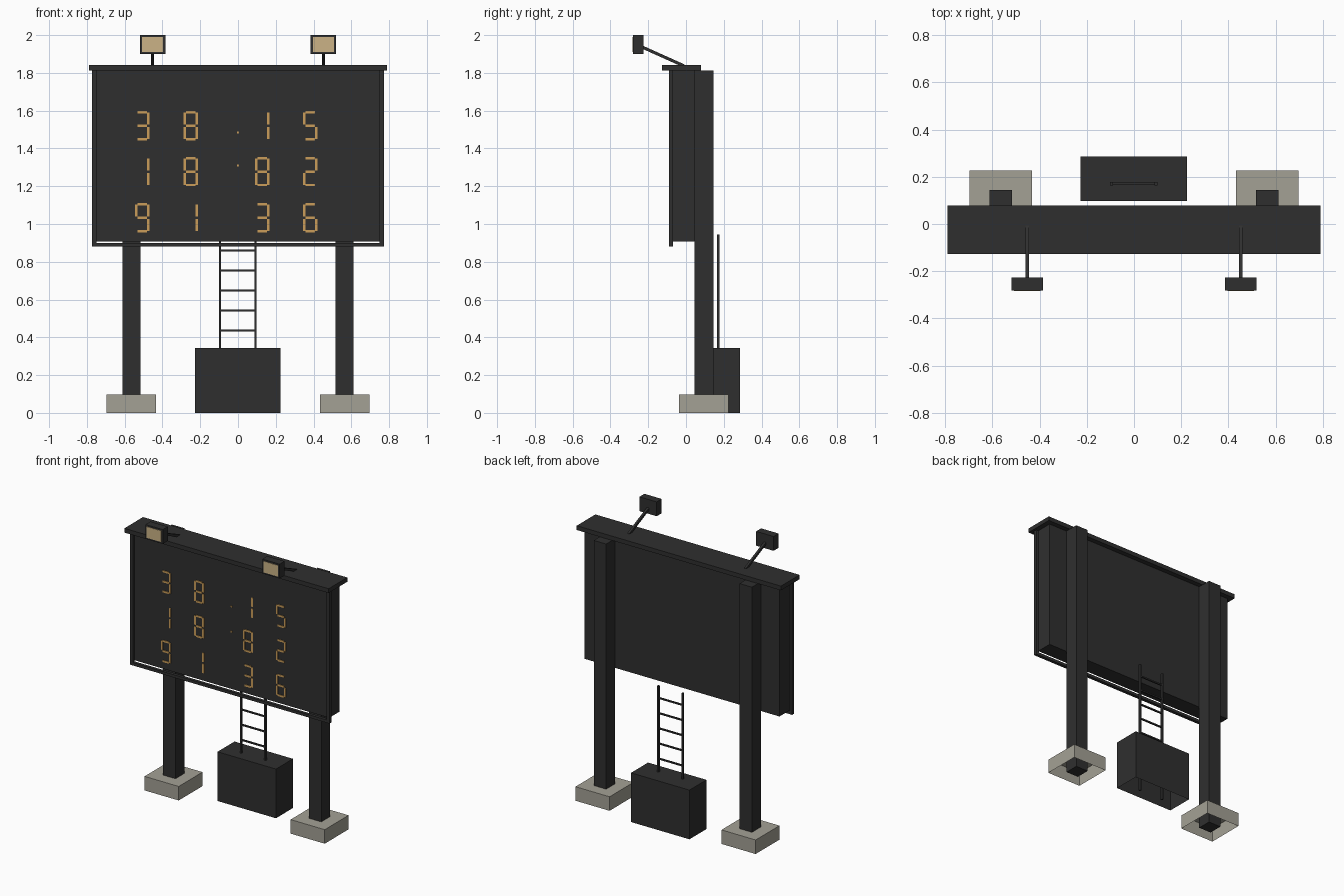
import bpy, bmesh
from mathutils import Vector

if "Cube" in bpy.data.objects:
    bpy.data.objects.remove(bpy.data.objects["Cube"])


def material(name, rgb):
    m = bpy.data.materials.new(name)
    m.diffuse_color = (*rgb, 1)
    m.use_nodes = True
    m.node_tree.nodes["Principled BSDF"].inputs["Base Color"].default_value = m.diffuse_color
    return m


DARK = material("dark_metal", (0.028, 0.028, 0.028))
CONCRETE = material("concrete", (0.37, 0.355, 0.30))
LAMP = material("lamp_glow", (0.60, 0.45, 0.24))
AMBER = material("amber_segment", (0.60, 0.34, 0.10))


def add_box(bm, x, y, z, open_bottom=False):
    """Box from (min, max) ranges."""
    verts = bmesh.ops.create_cube(bm, size=1)["verts"]
    for v in verts:
        v.co = Vector(((r[0] + r[1]) / 2 + c * (r[1] - r[0])) for c, r in zip(v.co, (x, y, z)))
    if open_bottom:
        faces = {f for v in verts for f in v.link_faces}
        bottom = [f for f in faces if all(abs(v.co.z - z[0]) < 1e-5 for v in f.verts)]
        bmesh.ops.delete(bm, geom=bottom, context='FACES_ONLY')


def finish(bm, name, mat):
    me = bpy.data.meshes.new(name)
    bm.to_mesh(me)
    bm.free()
    me.materials.append(mat)
    ob = bpy.data.objects.new(name, me)
    bpy.context.collection.objects.link(ob)
    return ob


def box(name, mat, x, y, z, open_bottom=False):
    bm = bmesh.new()
    add_box(bm, x, y, z, open_bottom)
    return finish(bm, name, mat)


def bar(name, mat, a, b, size):
    """Square bar between two points."""
    a, b = Vector(a), Vector(b)
    h, d = size / 2, b - a
    ob = box(name, mat, (-h, h), (-h, h), (0, d.length))
    ob.rotation_mode = 'QUATERNION'
    ob.rotation_quaternion = d.to_track_quat('Z', 'Y')
    ob.location = a
    return ob


# Board, roof cap and front frame with a slit above its lower bar
box("board_panel", DARK, (-0.755, 0.755), (-0.07, 0.045), (0.908, 1.812))
box("roof_cap", DARK, (-0.79, 0.79), (-0.127, 0.079), (1.812, 1.842))
box("frame_bottom", DARK, (-0.75, 0.75), (-0.091, -0.07), (0.88, 0.90))

for s, side in ((-1, "left"), (1, "right")):
    def span(a, b):
        return tuple(sorted((s * a, s * b)))

    # Frame side, post and concrete foot
    box(f"frame_{side}", DARK, span(0.75, 0.772), (-0.091, -0.07), (0.88, 1.812))
    box(f"post_{side}", DARK, span(0.516, 0.612), (0.046, 0.145), (0, 1.812))
    box(f"foot_{side}", CONCRETE, span(0.433, 0.697), (-0.037, 0.226), (0, 0.098), True)

    # Floodlight: arm, housing and glowing plate
    bar(f"lamp_arm_{side}", DARK, (s * 0.452, -0.01, 1.837), (s * 0.452, -0.235, 1.938), 0.016)
    box(f"lamp_housing_{side}", DARK, span(0.385, 0.519), (-0.281, -0.226), (1.9, 2.0))
    box(f"lamp_plate_{side}", LAMP, span(0.396, 0.508), (-0.284, -0.281), (1.911, 1.989))

# Control cabinet behind the board
box("cabinet", DARK, (-0.227, 0.225), (0.098, 0.286), (0, 0.344), True)

# Ladder
bm = bmesh.new()
for x in (-0.095, 0.093):
    add_box(bm, (x - 0.006, x + 0.006), (0.164, 0.178), (0, 0.945))
for i in range(5):
    z = 0.436 + i * 0.106
    add_box(bm, (-0.095, 0.093), (0.166, 0.176), (z - 0.005, z + 0.005))
finish(bm, "ladder", DARK)

# Seven-bar display cells: bars as (x range, z range) in half-cell units
W, H, T = 0.038, 0.077, 0.013
SEGMENTS = {
    'a': ((-W + T, W - T), (H - T, H)),
    'g': ((-W + T, W - T), (-T / 2, T / 2)),
    'd': ((-W + T, W - T), (-H, -H + T)),
    'f': ((-W, -W + T), (T / 2, H - T / 2)),
    'b': ((W - T, W), (T / 2, H - T / 2)),
    'e': ((-W, -W + T), (-H + T / 2, -T / 2)),
    'c': ((W - T, W), (-H + T / 2, -T / 2)),
}
ROWS = [
    (1.52, ("abgcd", "abcdefg", "bc", "afgcd")),
    (1.277, ("bc", "abcdefg", "abcdefg", "abged")),
    (1.033, ("abcdfg", "bc", "abgcd", "afgcde")),
]
COLUMNS = (-0.507, -0.25, 0.128, 0.383)
bm = bmesh.new()
for zc, cells in ROWS:
    for xc, lit in zip(COLUMNS, cells):
        for key in lit:
            (x0, x1), (z0, z1) = SEGMENTS[key]
            add_box(bm, (xc + x0, xc + x1), (-0.074, -0.07), (zc + z0, zc + z1))
# Two separator dots
for z in (1.485, 1.31):
    add_box(bm, (-0.005, 0.005), (-0.074, -0.07), (z - 0.005, z + 0.005))
finish(bm, "display_segments", AMBER)
